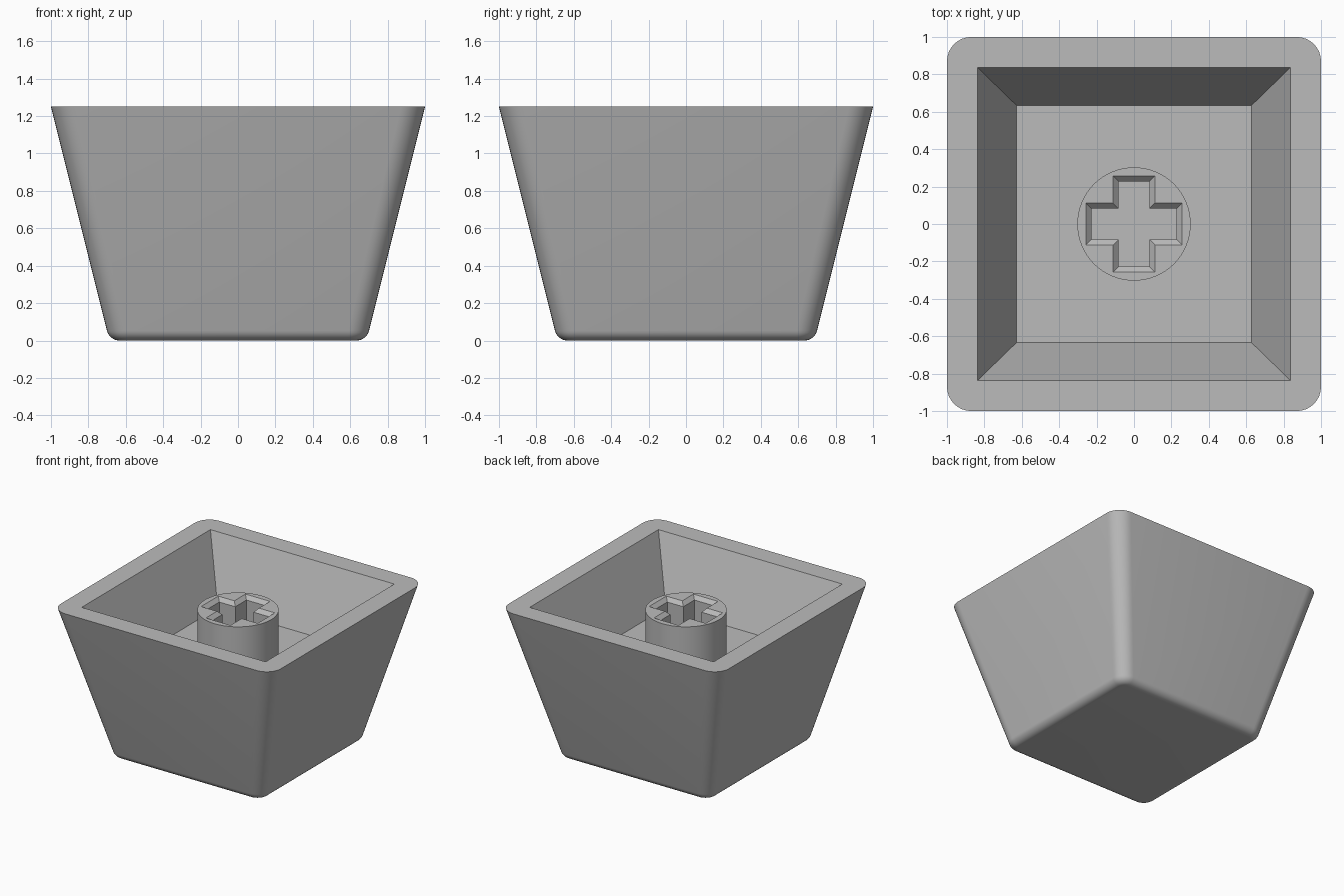
import bpy, bmesh, math

if "Cube" in bpy.data.objects:
    bpy.data.objects.remove(bpy.data.objects["Cube"])

TOP, FLOOR, STEM_TOP = 1.25, 0.74, 1.135
CORNERS = [(1, 1), (-1, 1), (-1, -1), (1, -1)]
SEG = 8

plastic = bpy.data.materials.new("grey plastic")
plastic.diffuse_color = (0.5, 0.5, 0.5, 1)
plastic.use_nodes = True
plastic.node_tree.nodes["Principled BSDF"].inputs["Base Color"].default_value = plastic.diffuse_color


def rounded_square(bm, half, radius, z):
    """Ring of vertices, SEG + 1 per corner."""
    ring = []
    for k, (sx, sy) in enumerate(CORNERS):
        for i in range(SEG + 1):
            a = math.pi / 2 * (k + i / SEG)
            ring.append(bm.verts.new((sx * (half - radius) + radius * math.cos(a),
                                      sy * (half - radius) + radius * math.sin(a), z)))
    return ring


def polygon(bm, points, z):
    return [bm.verts.new((x, y, z)) for x, y in points]


def bridge(bm, a, b):
    n = len(a)
    for i in range(n):
        j = (i + 1) % n
        bm.faces.new((a[i], a[j], b[j], b[i]))


def finish(bm, name):
    bmesh.ops.recalc_face_normals(bm, faces=bm.faces)
    mesh = bpy.data.meshes.new(name)
    bm.to_mesh(mesh)
    bm.free()
    mesh.materials.append(plastic)
    obj = bpy.data.objects.new(name, mesh)
    bpy.context.collection.objects.link(obj)
    bpy.ops.object.select_all(action='DESELECT')
    obj.select_set(True)
    bpy.context.view_layer.objects.active = obj
    bpy.ops.object.shade_smooth_by_angle(angle=math.radians(30))


# Hollow tapered shell, filleted along its base
bm = bmesh.new()
slope, base, fillet = math.atan(0.25), 0.6875, 0.07
centre = base - fillet * math.tan(math.pi / 4 - slope / 2)
rings = []
for i in range(SEG + 1):
    a = -math.pi / 2 + (math.pi / 2 - slope) * i / SEG
    half = centre + fillet * math.cos(a)
    rings.append(rounded_square(bm, half, 0.11 - (centre + fillet * math.cos(slope) - half),
                                fillet + fillet * math.sin(a)))
rings.append(rounded_square(bm, 1.0, 0.13, TOP))
bm.faces.new(rings[0])
for lower, upper in zip(rings, rings[1:]):
    bridge(bm, lower, upper)

# Flat rim from the rounded outline to the square opening
opening = polygon(bm, [(0.836 * x, 0.836 * y) for x, y in CORNERS], TOP)
outer = rings[-1]
for i in range(len(outer)):
    j = (i + 1) % len(outer)
    p, q = opening[i // (SEG + 1)], opening[j // (SEG + 1)]
    bm.faces.new((outer[i], outer[j], p) if p is q else (outer[i], outer[j], q, p))

# Sloping inner walls and floor
floor = polygon(bm, [(0.628 * x, 0.634 * y) for x, y in CORNERS], FLOOR)
bridge(bm, opening, floor)
bm.faces.new(floor)
finish(bm, "shell")


# Round stem with a chamfered cross-shaped socket
def cross(length, width):
    pts = []
    for k in range(4):
        c, s = round(math.cos(k * math.pi / 2)), round(math.sin(k * math.pi / 2))
        for x, y in ((length, -width), (length, width), (width, width)):
            pts.append((c * x - s * y, s * x + c * y))
    return pts


bm = bmesh.new()
circle = [(0.303 * math.cos(math.tau * i / 64), 0.303 * math.sin(math.tau * i / 64))
          for i in range(64)]
foot, rim = polygon(bm, circle, FLOOR), polygon(bm, circle, STEM_TOP)
bridge(bm, foot, rim)
mouth = polygon(bm, cross(0.257, 0.112), STEM_TOP)
neck = polygon(bm, cross(0.228, 0.083), STEM_TOP - 0.03)
bottom = polygon(bm, cross(0.228, 0.083), FLOOR)
bridge(bm, mouth, neck)
bridge(bm, neck, bottom)
top_edges = [bm.edges.get((loop[i - 1], loop[i])) for loop in (rim, mouth) for i in range(len(loop))]
bmesh.ops.triangle_fill(bm, edges=top_edges, use_beauty=True)
finish(bm, "stem")
